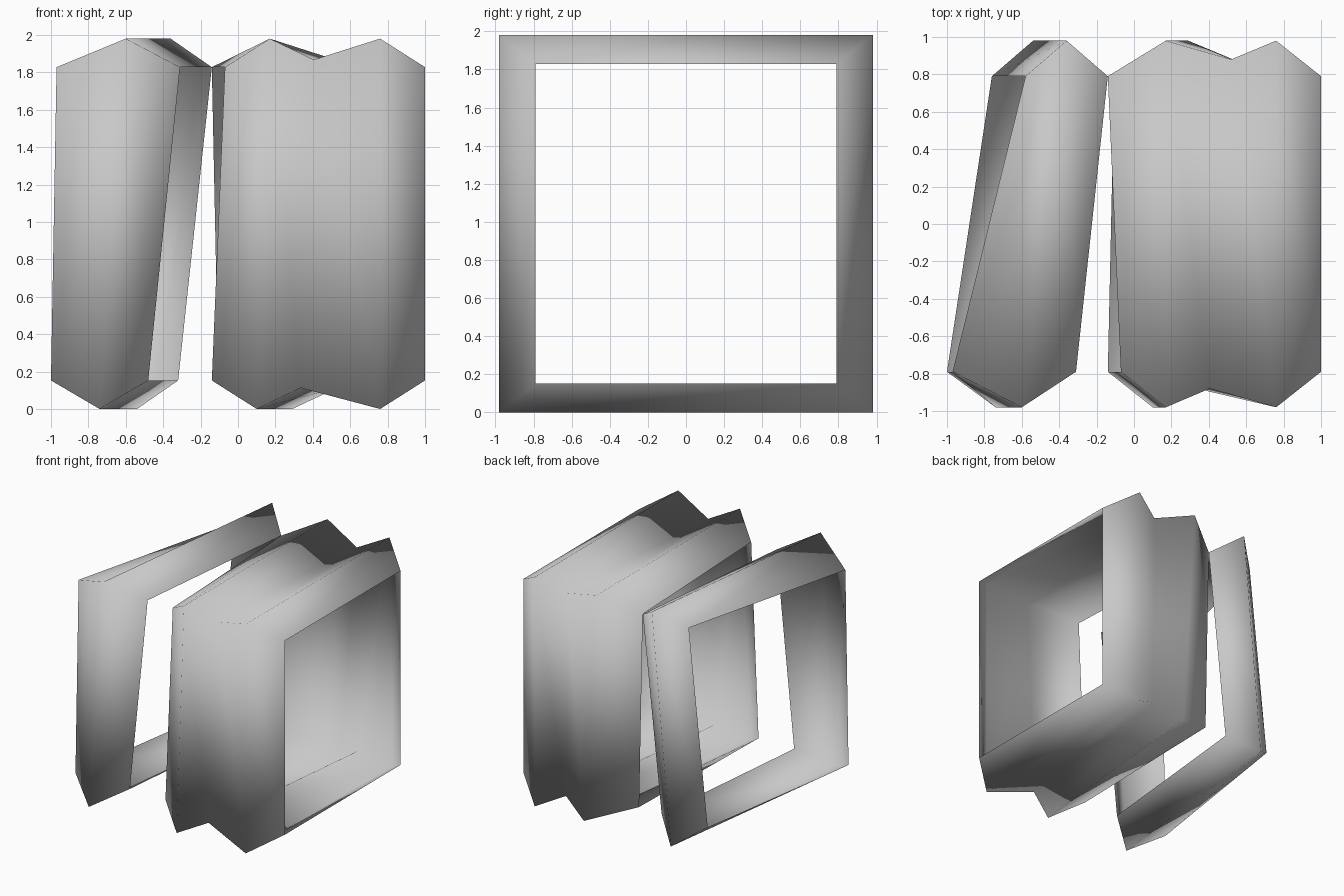
import bpy
import bmesh

cube = bpy.data.objects.get("Cube")
if cube:
    bpy.data.objects.remove(cube, do_unlink=True)

grey = bpy.data.materials.new("light_grey")
grey.use_nodes = True
colour = (0.58, 0.58, 0.58, 1)
grey.diffuse_color = colour
grey.node_tree.nodes["Principled BSDF"].inputs["Base Color"].default_value = colour

MID_Z = 0.99
# Half depth and half height of each kind of square loop
RIM = (0.79, 0.8375)
RIDGE = (0.98, 0.99)
VALLEY = (0.88, 0.8775)
# Corner order: front bottom, back bottom, back top, front top
CORNERS = ((-1, -1), (1, -1), (1, 1), (-1, 1))


def folded_band(name, loops):
    """Open square band; each loop is a size and the x of its four corners."""
    bm = bmesh.new()
    rings = []
    for (half_y, half_z), xs in loops:
        rings.append([bm.verts.new((x, sy * half_y, MID_Z + sz * half_z))
                      for x, (sy, sz) in zip(xs, CORNERS)])
    for a, b in zip(rings, rings[1:]):
        for i in range(4):
            j = (i + 1) % 4
            bm.faces.new((a[i], a[j], b[j], b[i]))
    # Point the faces away from the band's axis
    for face in bm.faces:
        face.normal_update()
        away = face.calc_center_median()
        if face.normal.y * away.y + face.normal.z * (away.z - MID_Z) < 0:
            face.normal_flip()
        face.smooth = True
    mesh = bpy.data.meshes.new(name)
    bm.to_mesh(mesh)
    bm.free()
    mesh.materials.append(grey)
    obj = bpy.data.objects.new(name, mesh)
    bpy.context.collection.objects.link(obj)
    return obj


# Leaning single-ridge frame
folded_band("leaning_frame", [
    (RIM, (-1.0, -0.76, -0.58, -0.97)),
    (RIDGE, (-0.74, -0.54, -0.36, -0.60)),
    (RIM, (-0.48, -0.32, -0.14, -0.31)),
])

# Two joined frames sharing a valley
folded_band("double_frame", [
    (RIM, (-0.14, -0.105, -0.14, -0.07)),
    (RIDGE, (0.10, 0.29, 0.17, 0.17)),
    (VALLEY, (0.335, 0.53, 0.52, 0.405)),
    (RIDGE, (0.76,) * 4),
    (RIM, (1.0,) * 4),
])
